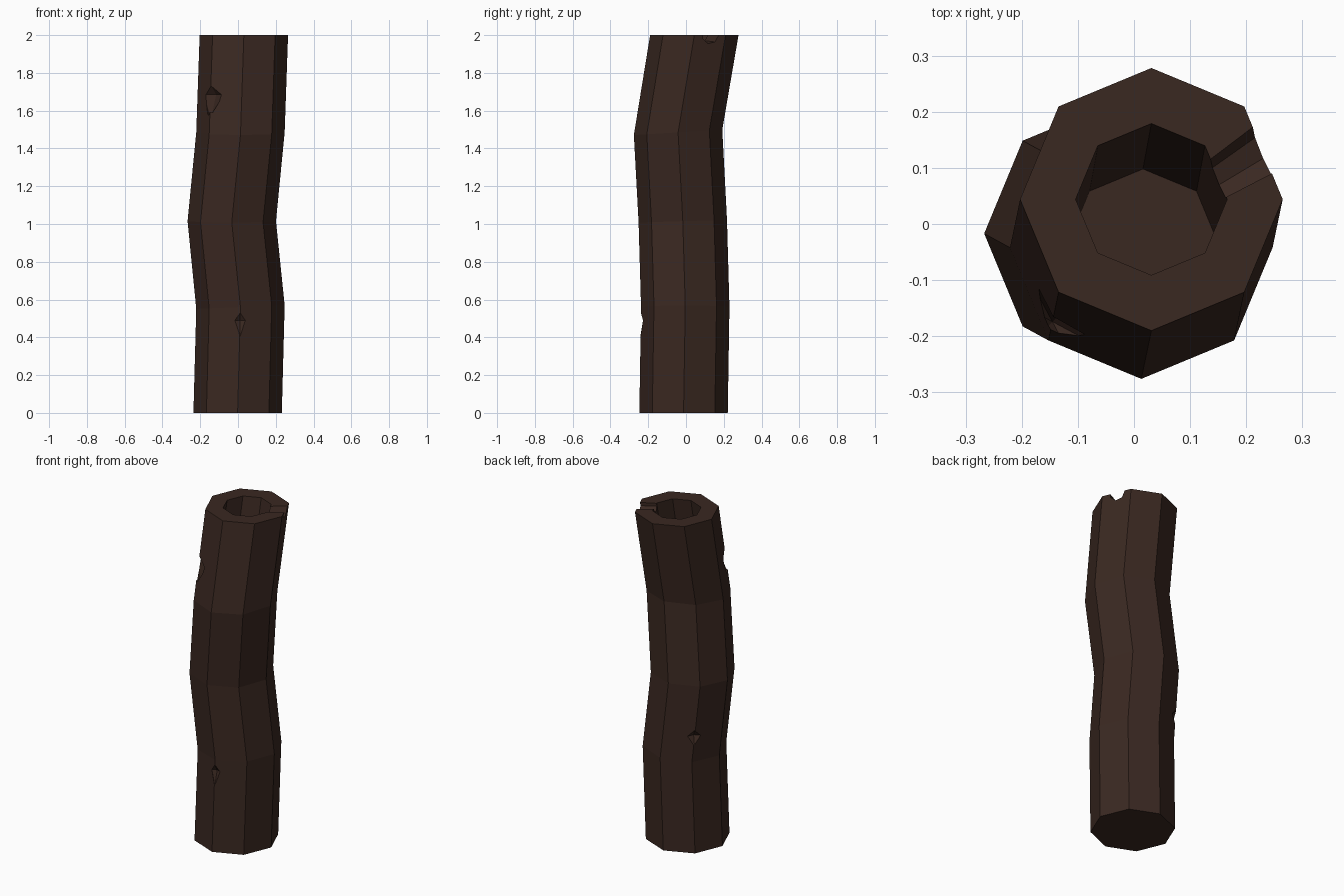
import bpy, bmesh, math
from mathutils import Vector, Matrix

if "Cube" in bpy.data.objects:
    bpy.data.objects.remove(bpy.data.objects["Cube"])

SIDES = 8
bark = bpy.data.materials.new("dark_bark")
bark.diffuse_color = (0.042, 0.021, 0.015, 1)
bark.use_nodes = True
bark.node_tree.nodes["Principled BSDF"].inputs["Base Color"].default_value = bark.diffuse_color

# Bends of the log: centre x, centre y, height, x tilt, y tilt
BENDS = [(-0.002, -0.013, 0.0, 0, 0), (0.013, -0.004, 0.56, 0.04, 0.0),
         (-0.033, -0.017, 1.015, 0, 0.03), (0.013, -0.042, 1.485, 0.0, 0.06),
         (0.031, 0.044, 2.0, 0, 0)]
OUTER, INNER = 0.234, 0.135


def finish(bm, name):
    bmesh.ops.recalc_face_normals(bm, faces=bm.faces)
    mesh = bpy.data.meshes.new(name)
    bm.to_mesh(mesh)
    bm.free()
    mesh.materials.append(bark)
    ob = bpy.data.objects.new(name, mesh)
    bpy.context.collection.objects.link(ob)
    return ob


def tube(name, bends, radius):
    """Closed eight-sided solid through the given bends."""
    bm = bmesh.new()
    rings = []
    for cx, cy, z, tx, ty in bends:
        ring = []
        for i in range(SIDES):
            a = math.tau * i / SIDES
            dx, dy = radius * math.cos(a), radius * math.sin(a)
            ring.append(bm.verts.new((cx + dx, cy + dy, z + tx * dx + ty * dy)))
        rings.append(ring)
    for lo, hi in zip(rings, rings[1:]):
        for i in range(SIDES):
            j = (i + 1) % SIDES
            bm.faces.new((lo[i], lo[j], hi[j], hi[i]))
    bm.faces.new(rings[0])
    bm.faces.new(rings[-1])
    return finish(bm, name)


def chip(name, centre, azimuth, depth, half_width, up, down):
    """Double-pointed wedge used to chip the bark."""
    bm = bmesh.new()
    rot = Matrix.Rotation(math.radians(azimuth), 3, 'Z')
    c = Vector(centre)
    ring = []
    for i in range(6):
        a = math.tau * i / 6
        p = rot @ Vector((depth * math.cos(a), half_width * math.sin(a), 0))
        ring.append(bm.verts.new(c + p))
    top = bm.verts.new(c + Vector((0, 0, up)))
    bottom = bm.verts.new(c - Vector((0, 0, down)))
    for i in range(6):
        j = (i + 1) % 6
        bm.faces.new((ring[i], ring[j], top))
        bm.faces.new((ring[j], ring[i], bottom))
    return finish(bm, name)


def ridge(azimuth, z):
    """Point on a corner ridge of the log at height z."""
    a = math.radians(azimuth)
    for p, q in zip(BENDS, BENDS[1:]):
        if p[2] <= z <= q[2]:
            t = (z - p[2]) / (q[2] - p[2])
            return (p[0] + t * (q[0] - p[0]) + OUTER * math.cos(a),
                    p[1] + t * (q[1] - p[1]) + OUTER * math.sin(a), z)


log = tube("log", BENDS, OUTER)

# Hollow in the upper end
floor = (0.016, -0.037, 1.51, 0, 0)
over = (0.033, 0.052, 2.05, 0, 0)
cutters = [tube("hollow_cutter", [floor, BENDS[-1], over], INNER)]

# Notch through the rim
bm = bmesh.new()
mat = (Matrix.Translation((0.20, 0.11, 2.0)) @ Matrix.Rotation(math.radians(32), 4, 'Z')
       @ Matrix.Rotation(math.radians(90), 4, 'Y'))
bmesh.ops.create_cone(bm, cap_ends=True, segments=7, radius1=0.034, radius2=0.052,
                      depth=0.2, matrix=mat)
cutters.append(finish(bm, "notch_cutter"))

# Chips on the bark ridges
cutters.append(chip("large_chip_cutter", ridge(225, 1.685), 225, 0.042, 0.08, 0.055, 0.14))
cutters.append(chip("front_chip_cutter", ridge(270, 0.49), 270, 0.024, 0.032, 0.04, 0.085))
cutters.append(chip("back_chip_cutter", ridge(135, 0.71), 135, 0.03, 0.042, 0.04, 0.06))

for cutter in cutters:
    cutter.hide_render = True
    mod = log.modifiers.new(cutter.name, 'BOOLEAN')
    mod.operation = 'DIFFERENCE'
    mod.solver = 'EXACT'
    mod.object = cutter

# Bake the cuts and discard the cutters
bpy.context.view_layer.update()
baked = bpy.data.meshes.new_from_object(log.evaluated_get(bpy.context.evaluated_depsgraph_get()))
log.modifiers.clear()
log.data = baked
for cutter in cutters:
    bpy.data.objects.remove(cutter)
